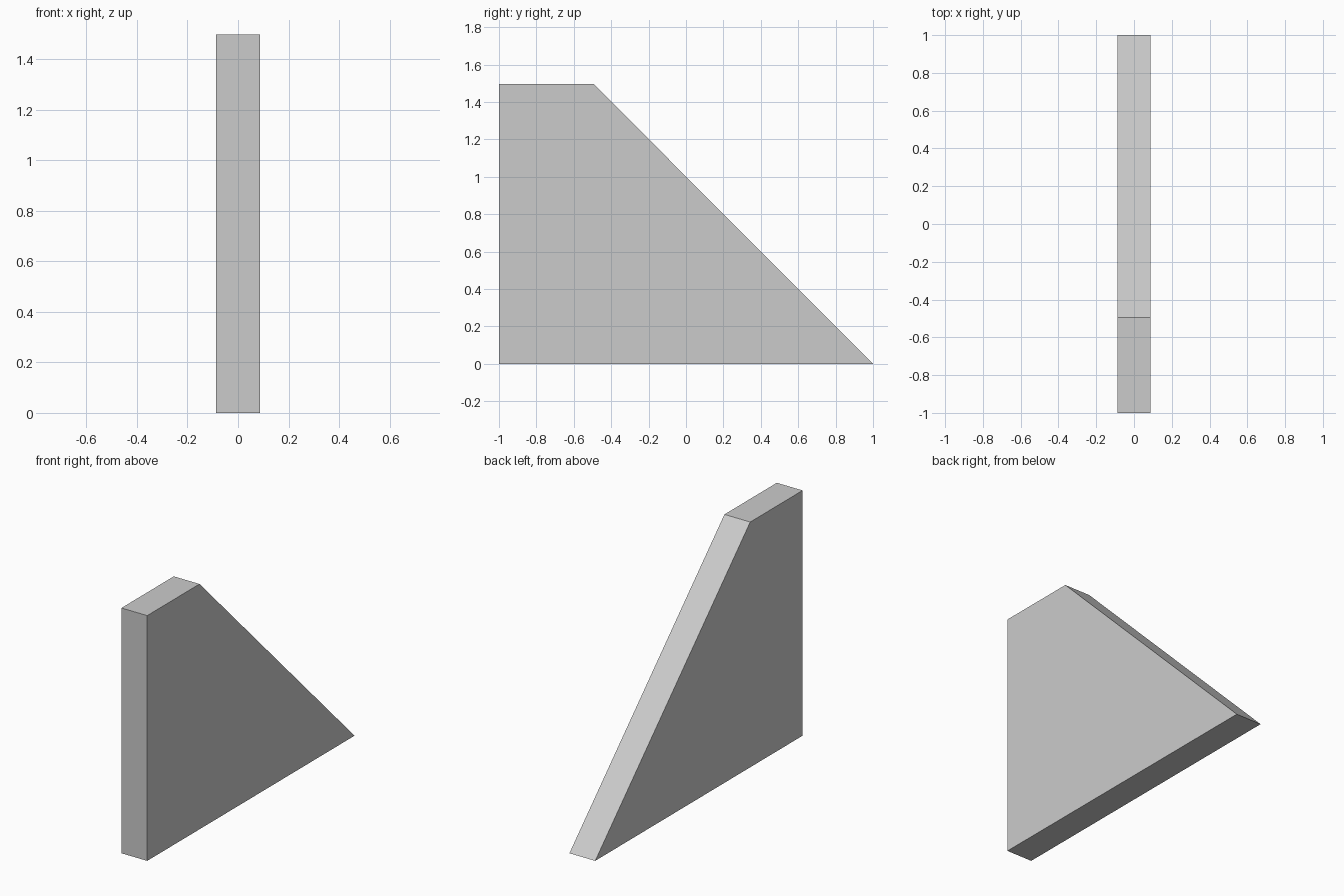
import bpy
import bmesh
from mathutils import Vector

if "Cube" in bpy.data.objects:
    bpy.data.objects.remove(bpy.data.objects["Cube"])

HALF_WIDTH = 0.087
# Side profile (y, z): flat top, sloping back edge
PROFILE = [(-1, 0), (1, 0), (-0.495, 1.497), (-1, 1.497)]

# Wedge-shaped panel: profile extruded across x
bm = bmesh.new()
face = bm.faces.new([bm.verts.new((-HALF_WIDTH, y, z)) for y, z in PROFILE])
result = bmesh.ops.extrude_face_region(bm, geom=[face])
moved = [g for g in result["geom"] if isinstance(g, bmesh.types.BMVert)]
bmesh.ops.translate(bm, verts=moved, vec=Vector((2 * HALF_WIDTH, 0, 0)))

# Make sure the first side is present and all normals face outward
if not any(all(v.co.x < 0 for v in f.verts) for f in bm.faces):
    bm.faces.new([v for v in bm.verts if v.co.x < 0])
bmesh.ops.recalc_face_normals(bm, faces=bm.faces[:])

mesh = bpy.data.meshes.new("sloped_panel")
bm.to_mesh(mesh)
bm.free()
bpy.context.collection.objects.link(bpy.data.objects.new("sloped_panel", mesh))
